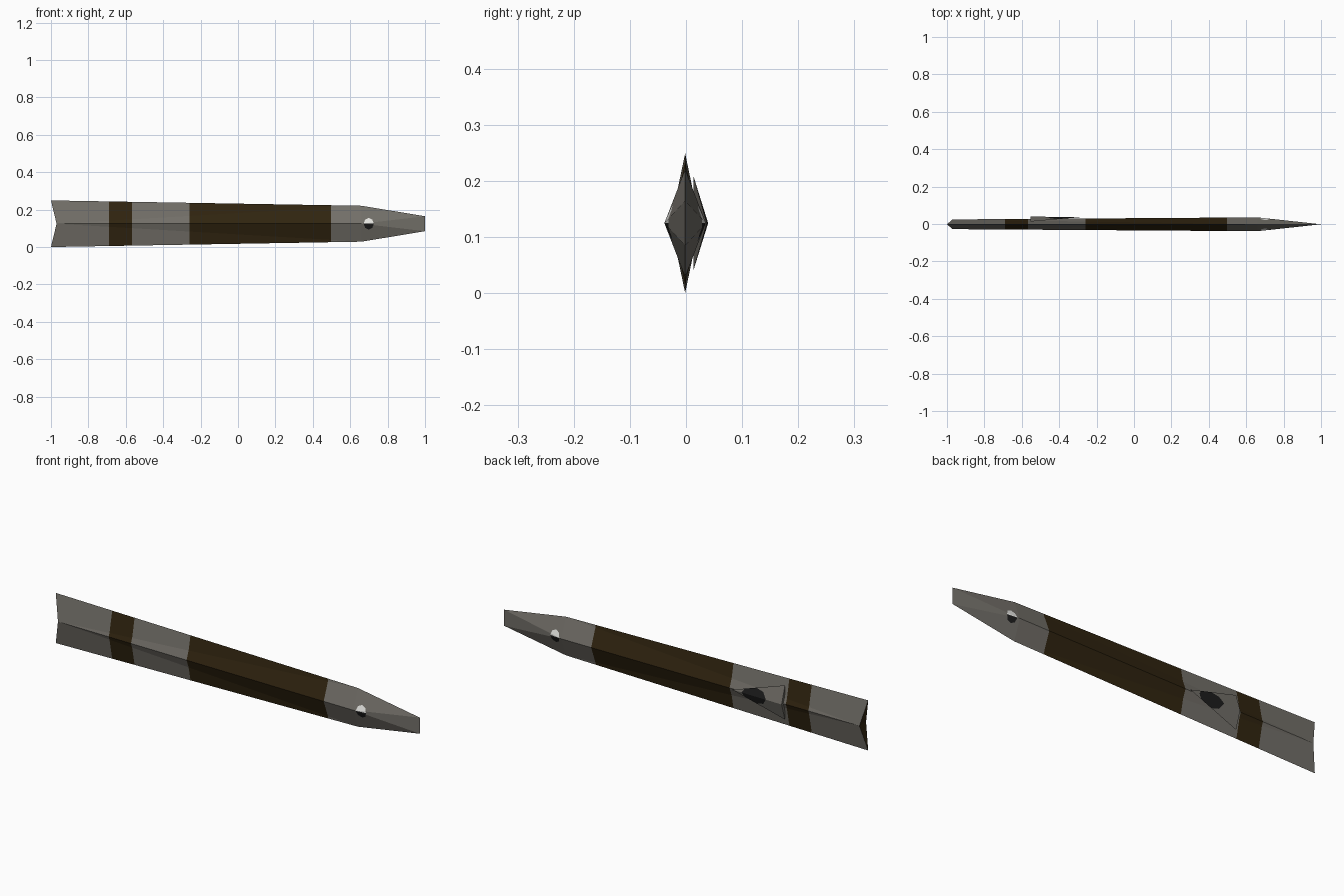
import bpy, bmesh, math
from mathutils import Vector

if "Cube" in bpy.data.objects:
    bpy.data.objects.remove(bpy.data.objects["Cube"])


def material(name, rgb):
    m = bpy.data.materials.new(name)
    m.diffuse_color = (*rgb, 1)
    m.use_nodes = True
    m.node_tree.nodes["Principled BSDF"].inputs["Base Color"].default_value = m.diffuse_color
    return m


MATS = [material("grey", (0.17, 0.16, 0.14)),
        material("dark_brown", (0.030, 0.018, 0.005)),
        material("black", (0.012, 0.012, 0.012)),
        material("white", (0.80, 0.80, 0.77))]
GREY, BROWN, BLACK, WHITE = range(4)
YC, ZC = -0.0015, 0.1245      # centre line of the body


def cut(bm, co, no, lo=-2, hi=2):
    """Slice the faces whose centre lies between x = lo and x = hi."""
    faces = [f for f in bm.faces if lo < f.calc_center_median().x < hi]
    edges = {e for f in faces for e in f.edges}
    verts = {v for f in faces for v in f.verts}
    bmesh.ops.bisect_plane(bm, geom=faces + list(edges) + list(verts),
                           plane_co=co, plane_no=no, dist=1e-5)


def oval_planes(cx, rx, rz, n=8):
    """Planes (normals along x and z) that bound an oval seen from the side."""
    for k in range(n):
        a = 2 * math.pi * (k + 0.5) / n
        yield (Vector((cx + rx * math.cos(a), 0, ZC + rz * math.sin(a))),
               Vector((math.cos(a) / rx, 0, math.sin(a) / rz)))


def cut_oval(bm, cx, rx, rz):
    """Cut an oval outline and return the faces inside it."""
    planes = list(oval_planes(cx, rx, rz))
    lo, hi = cx - 1.3 * rx, cx + 1.3 * rx
    for x in (lo, hi):
        cut(bm, (x, 0, 0), (1, 0, 0))
    for co, no in planes:
        cut(bm, co, no, lo, hi)
    return [f for f in bm.faces
            if all((f.calc_center_median() - co).dot(no) < 0 for co, no in planes)]


def finish(bm, name):
    me = bpy.data.meshes.new(name)
    bm.to_mesh(me)
    bm.free()
    for m in MATS:
        me.materials.append(m)
    ob = bpy.data.objects.new(name, me)
    bpy.context.collection.objects.link(ob)


# body: long diamond section, notched tail, wedge-shaped nose
bm = bmesh.new()


def section(x_mid, x_tip, w, h):
    pts = [(x_tip, 0, h), (x_mid, -w, 0), (x_tip, 0, -h), (x_mid, w, 0)]
    return [bm.verts.new((x, y + YC, z + ZC)) for x, y, z in pts]


tail = section(-0.97, -1.0, 0.026, 0.1245)
shoulder = section(0.66, 0.66, 0.037, 0.096)
nose_top = bm.verts.new((1, YC, ZC + 0.04))
nose_low = bm.verts.new((1, YC, ZC - 0.04))
for i in range(4):
    j = (i + 1) % 4
    bm.faces.new((tail[i], tail[j], shoulder[j], shoulder[i]))
for side in (1, 3):
    mid = shoulder[side]
    bm.faces.new((mid, nose_top, nose_low))
    bm.faces.new((shoulder[0], nose_top, mid))
    bm.faces.new((shoulder[2], mid, nose_low))
bm.faces.new((tail[0], tail[1], tail[3]))
bm.faces.new((tail[2], tail[3], tail[1]))
bmesh.ops.triangulate(bm, faces=bm.faces[:])
bmesh.ops.recalc_face_normals(bm, faces=bm.faces[:])

# brown bands and brown tail end
BANDS = [(-0.69, -0.567), (-0.26, 0.497)]
for x in (e for b in BANDS for e in b):
    cut(bm, (x, 0, 0), (1, 0, 0))
# eyes on both sides: white upper half, black lower half
cut(bm, (0, 0, ZC), (0, 0, 1), 0.6, 1)
eye = set(cut_oval(bm, 0.699, 0.025, 0.029))
bm.normal_update()
for f in bm.faces:
    c = f.calc_center_median()
    if f in eye:
        f.material_index = WHITE if c.z > ZC else BLACK
    elif f.normal.x < -0.5 or any(a < c.x < b for a, b in BANDS):
        f.material_index = BROWN
finish(bm, "body")

# raised triangular tab on the back side, with a black spot
bm = bmesh.new()
apex, ridge, up, low = [bm.verts.new(p) for p in (
    (-0.28, 0.037, ZC), (-0.553, 0.0395, ZC),
    (-0.553, 0.013, ZC + 0.085), (-0.553, 0.013, ZC - 0.085))]
for tri in ((apex, ridge, up), (apex, low, ridge), (ridge, low, up), (apex, up, low)):
    bm.faces.new(tri)
bmesh.ops.recalc_face_normals(bm, faces=bm.faces[:])
spot = cut_oval(bm, -0.398, 0.062, 0.038)
bm.normal_update()
for f in spot:
    if f.normal.y > 0:
        f.material_index = BLACK
finish(bm, "side_tab")
